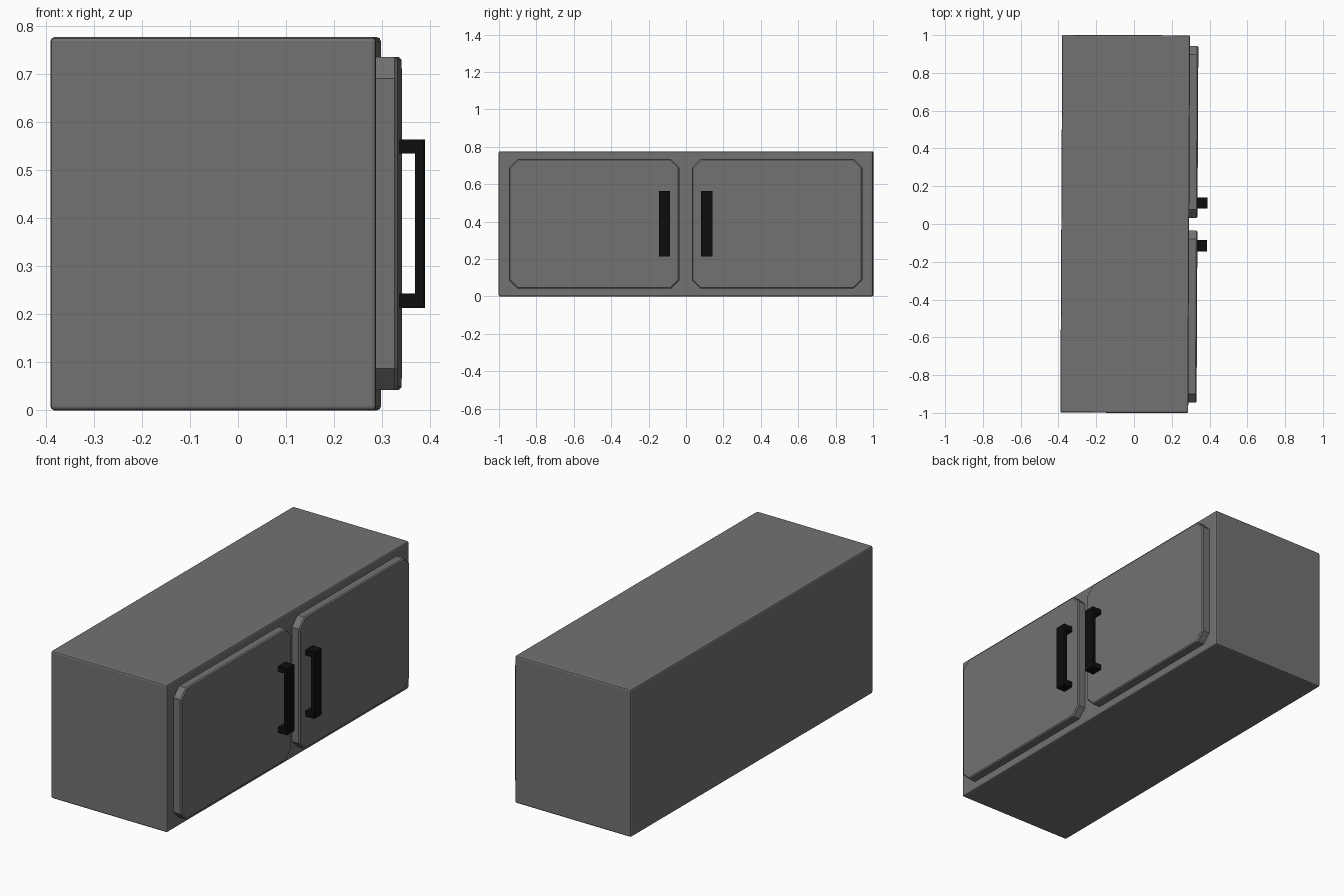
import bpy, bmesh
from mathutils import Matrix

if "Cube" in bpy.data.objects:
    bpy.data.objects.remove(bpy.data.objects["Cube"])

# The whole cabinet is turned very slightly about z
TURN = Matrix.Rotation(-0.005, 4, 'Z')


def material(name, rgb):
    m = bpy.data.materials.new(name)
    m.diffuse_color = (*rgb, 1)
    m.use_nodes = True
    m.node_tree.nodes["Principled BSDF"].inputs["Base Color"].default_value = m.diffuse_color
    return m


GREY = material("dark_grey", (0.17, 0.17, 0.17))
BLACK = material("black", (0.004, 0.004, 0.004))


def prism(name, axis, profile, lo, hi, mat, bevel=0.0, segments=1):
    """Extrude a 2D profile along x (profile in y,z) or y (profile in x,z)."""
    bm = bmesh.new()
    if axis == 'X':
        pts = [(lo, a, b) for a, b in profile]
        step = (hi - lo, 0, 0)
    else:
        pts = [(a, lo, b) for a, b in profile]
        step = (0, hi - lo, 0)
    face = bm.faces.new([bm.verts.new(p) for p in pts])
    ext = bmesh.ops.extrude_face_region(bm, geom=[face], use_keep_orig=True)
    moved = [g for g in ext["geom"] if isinstance(g, bmesh.types.BMVert)]
    bmesh.ops.translate(bm, verts=moved, vec=step)
    bmesh.ops.recalc_face_normals(bm, faces=bm.faces)
    me = bpy.data.meshes.new(name)
    bm.to_mesh(me)
    bm.free()
    me.materials.append(mat)
    ob = bpy.data.objects.new(name, me)
    ob.matrix_world = TURN
    bpy.context.collection.objects.link(ob)
    if bevel:
        mod = ob.modifiers.new("edge_bevel", 'BEVEL')
        mod.width = bevel
        mod.segments = segments
        mod.limit_method = 'ANGLE'
        mod.angle_limit = 1.0      # softens right angles only
    return ob


# Cabinet box
prism("cabinet_body", 'X', [(-1, 0), (1, 0), (1, 0.776), (-1, 0.776)],
      -0.385, 0.292, GREY, 0.008, 2)

# Doors with clipped corners, each with a squared pull handle
z0, z1, c = 0.042, 0.735, 0.045
for side, s in (("left", -1), ("right", 1)):
    a, b = 0.034, 0.944
    outline = [(a + c, z0), (b - c, z0), (b, z0 + c), (b, z1 - c),
               (b - c, z1), (a + c, z1), (a, z1 - c), (a, z0 + c)]
    prism(side + "_door", 'X', [(s * y, z) for y, z in outline],
          0.28, 0.336, GREY, 0.006)

    handle = [(0.33, 0.213), (0.388, 0.213), (0.388, 0.563), (0.33, 0.563),
              (0.33, 0.534), (0.369, 0.534), (0.369, 0.243), (0.33, 0.243)]
    prism(side + "_handle", 'Y', handle, s * 0.083, s * 0.143, BLACK)
